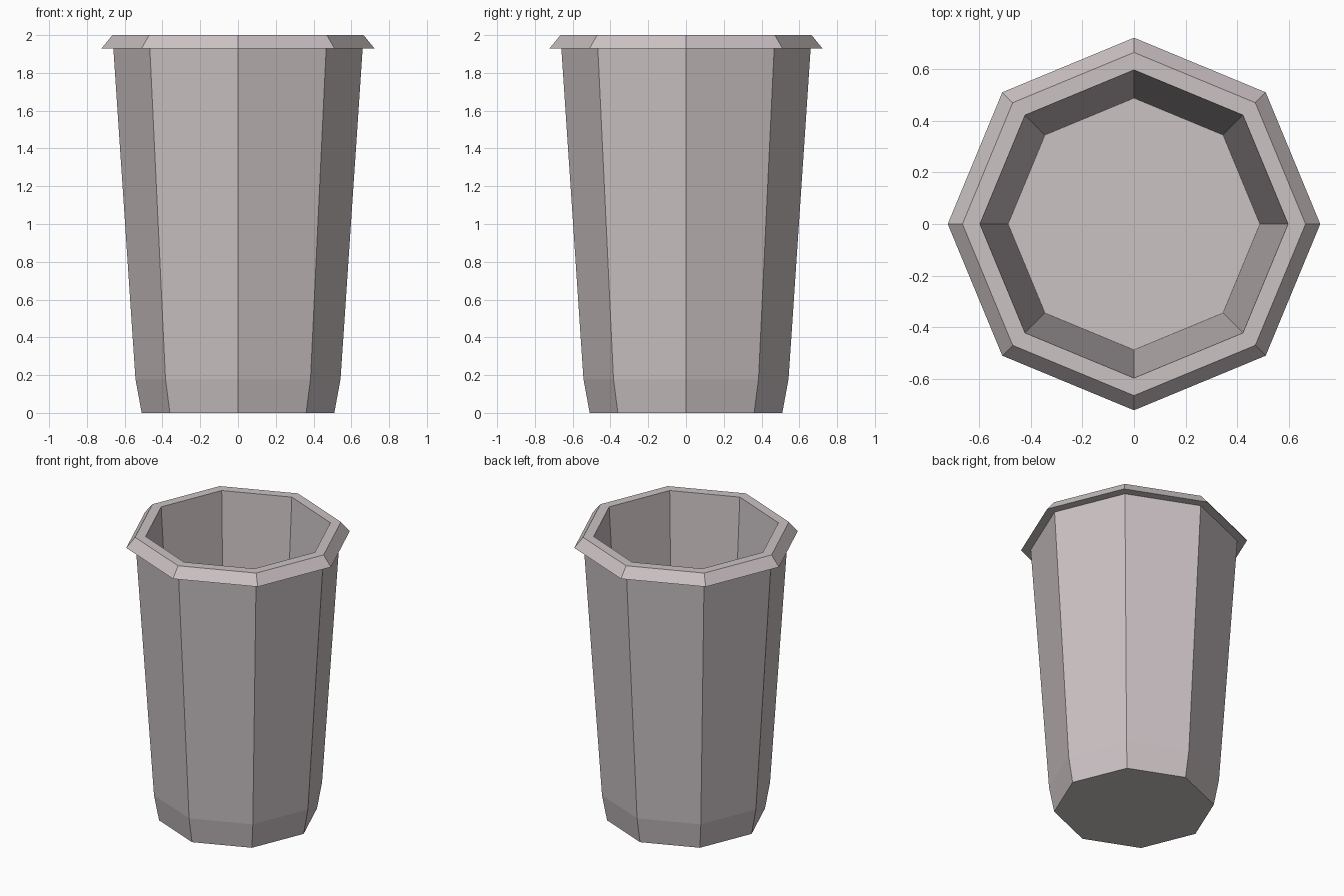
import bpy
import bmesh
from math import cos, sin, pi

SIDES = 8

if "Cube" in bpy.data.objects:
    bpy.data.objects.remove(bpy.data.objects["Cube"], do_unlink=True)


def make_material(name, color):
    mat = bpy.data.materials.new(name)
    mat.use_nodes = True
    mat.diffuse_color = color
    mat.node_tree.nodes["Principled BSDF"].inputs["Base Color"].default_value = color
    return mat


def lathe(name, profile, mat):
    """Turn (radius, height) points into a flat-faced vessel, capped at both ends."""
    bm = bmesh.new()
    rings = [[bm.verts.new((r * cos(2 * pi * i / SIDES), r * sin(2 * pi * i / SIDES), z))
              for i in range(SIDES)] for r, z in profile]
    for low, high in zip(rings, rings[1:]):
        for i in range(SIDES):
            j = (i + 1) % SIDES
            bm.faces.new((low[i], low[j], high[j], high[i]))
    bm.faces.new(rings[0][::-1])
    bm.faces.new(rings[-1])
    bmesh.ops.recalc_face_normals(bm, faces=bm.faces)
    mesh = bpy.data.meshes.new(name)
    bm.to_mesh(mesh)
    bm.free()
    mesh.materials.append(mat)
    obj = bpy.data.objects.new(name, mesh)
    bpy.context.collection.objects.link(obj)
    return obj


warm_grey = make_material("warm grey", (0.60, 0.54, 0.55, 1))

# Cup: base, tapered wall, flared lip, then down the inside to the floor
lathe("cup", [
    (0.51, 0), (0.543, 0.18), (0.66, 1.93),
    (0.722, 1.93), (0.665, 2.0), (0.597, 2.0),
    (0.488, 0.2),
], warm_grey)
